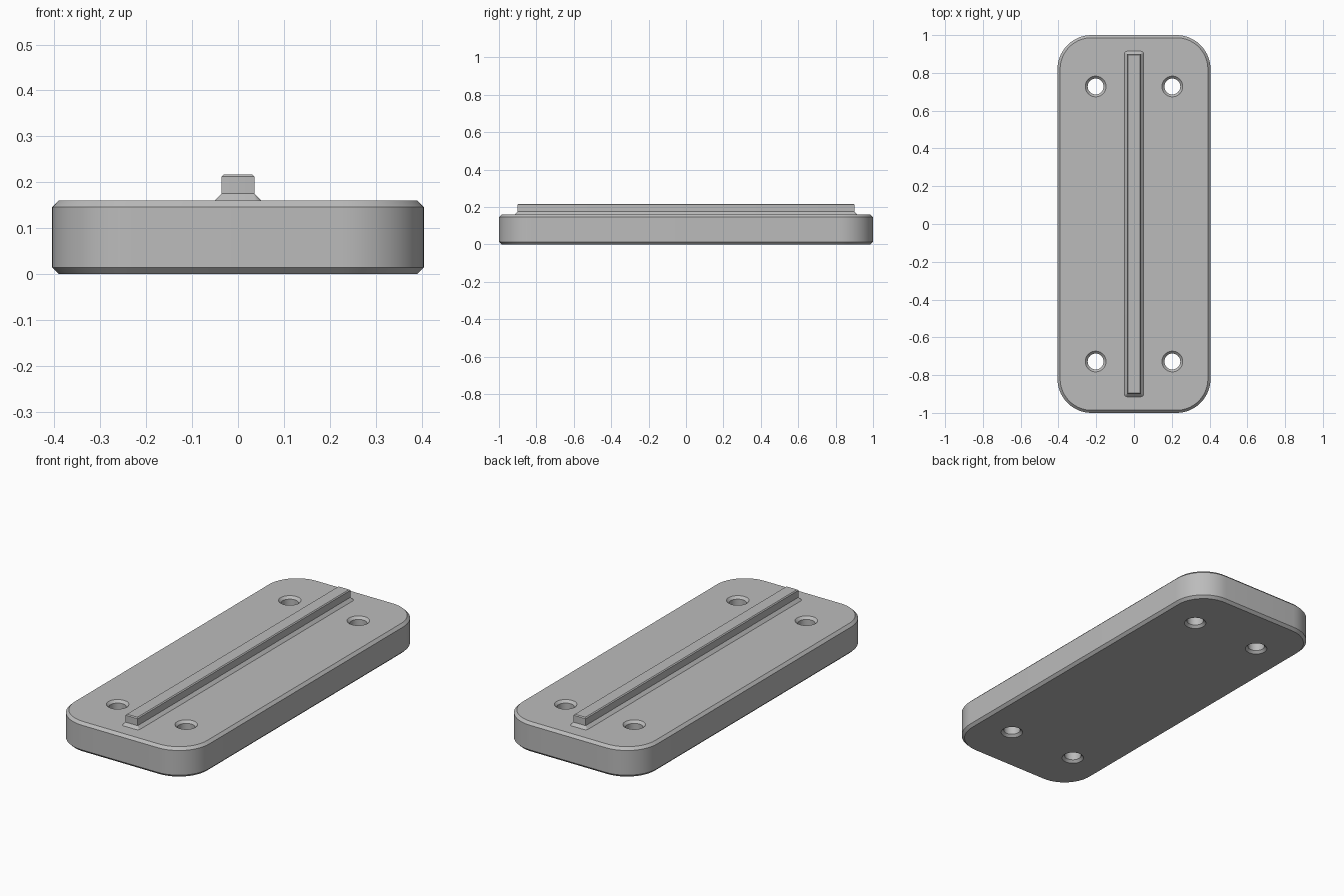
import bpy
import bmesh
from math import cos, sin, pi, radians

cube = bpy.data.objects.get("Cube")
if cube:
    bpy.data.objects.remove(cube, do_unlink=True)

grey = bpy.data.materials.new("plain_grey")
grey.use_nodes = True
grey.diffuse_color = (0.5, 0.5, 0.5, 1)
grey.node_tree.nodes["Principled BSDF"].inputs["Base Color"].default_value = (0.5, 0.5, 0.5, 1)


def rounded_rect(hx, hy, r, steps):
    """Outline of a rectangle with rounded corners, counter-clockwise."""
    points = []
    for corner, (sx, sy) in enumerate([(1, 1), (-1, 1), (-1, -1), (1, -1)]):
        for i in range(steps + 1):
            a = (corner + i / steps) * pi / 2
            points.append((sx * (hx - r) + r * cos(a), sy * (hy - r) + r * sin(a)))
    return points


def circle(cx, cy, r, steps=32):
    return [(cx + r * cos(2 * pi * i / steps), cy + r * sin(2 * pi * i / steps))
            for i in range(steps)]


def loft(bm, sections):
    """Closed solid through (outline, height) sections from bottom to top."""
    rings = [[bm.verts.new((x, y, z)) for x, y in outline] for outline, z in sections]
    n = len(rings[0])
    for low, high in zip(rings, rings[1:]):
        for i in range(n):
            j = (i + 1) % n
            bm.faces.new((low[i], low[j], high[j], high[i]))
    bm.faces.new(rings[0][::-1])
    bm.faces.new(rings[-1])


def finish(bm, name):
    mesh = bpy.data.meshes.new(name)
    bm.to_mesh(mesh)
    bm.free()
    mesh.materials.append(grey)
    obj = bpy.data.objects.new(name, mesh)
    bpy.context.collection.objects.link(obj)
    return obj


def activate(obj):
    bpy.ops.object.select_all(action='DESELECT')
    obj.select_set(True)
    bpy.context.view_layer.objects.active = obj


def smooth(obj):
    activate(obj)
    bpy.ops.object.shade_smooth_by_angle(angle=radians(30))


# Base plate with chamfered rims
HX, HY, TOP, CH, R = 0.405, 1.0, 0.16, 0.014, 0.18
outer = rounded_rect(HX, HY, R, 14)
inner = rounded_rect(HX - CH, HY - CH, R - CH, 14)
bm = bmesh.new()
loft(bm, [(inner, 0), (outer, CH), (outer, TOP - CH), (inner, TOP)])
plate = finish(bm, "base_plate")

# Four through holes, chamfered at both ends
HOLE, HCH, EXTRA = 0.042, 0.013, 0.01
bm = bmesh.new()
for x in (-0.203, 0.203):
    for y in (-0.728, 0.728):
        wide = circle(x, y, HOLE + HCH + EXTRA)
        bore = circle(x, y, HOLE)
        loft(bm, [(wide, -EXTRA), (bore, HCH), (bore, TOP - HCH), (wide, TOP + EXTRA)])
cutter = finish(bm, "hole_cutter")
cutter.hide_render = True
cut = plate.modifiers.new("holes", 'BOOLEAN')
cut.operation = 'DIFFERENCE'
cut.solver = 'EXACT'
cut.object = cutter
activate(plate)
bpy.ops.object.modifier_apply(modifier=cut.name)
bpy.data.objects.remove(cutter, do_unlink=True)
smooth(plate)

# Centre rail with flared foot and chamfered crown
foot = rounded_rect(0.051, 0.915, 0.015, 4)
stem = rounded_rect(0.036, 0.9, 0.001, 4)
crown = rounded_rect(0.031, 0.895, 0.001, 4)
bm = bmesh.new()
loft(bm, [(foot, TOP - 0.01), (foot, TOP), (stem, 0.175), (stem, 0.212), (crown, 0.217)])
smooth(finish(bm, "centre_rail"))
